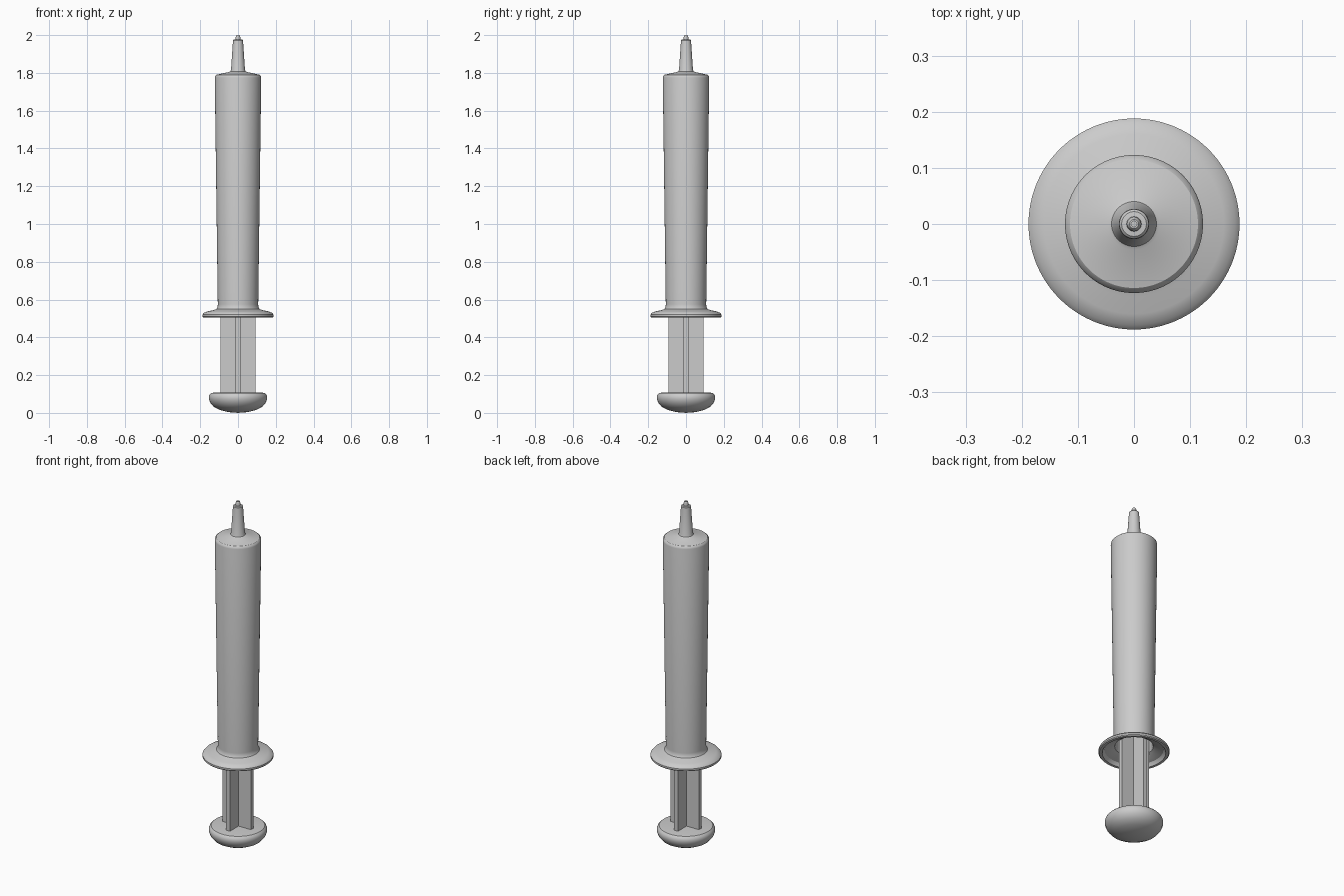
import bpy, bmesh, math

if "Cube" in bpy.data.objects:
    bpy.data.objects.remove(bpy.data.objects["Cube"])

SEG = 96


def finish(name, bm):
    bmesh.ops.remove_doubles(bm, verts=bm.verts, dist=1e-5)
    bmesh.ops.recalc_face_normals(bm, faces=bm.faces)
    mesh = bpy.data.meshes.new(name)
    bm.to_mesh(mesh)
    bm.free()
    obj = bpy.data.objects.new(name, mesh)
    bpy.context.collection.objects.link(obj)
    bpy.ops.object.select_all(action='DESELECT')
    obj.select_set(True)
    bpy.context.view_layer.objects.active = obj
    bpy.ops.object.shade_smooth_by_angle(angle=math.radians(32))
    return obj


def lathe(name, profile, closed=False):
    """Spin an (r, z) profile about the z axis."""
    bm = bmesh.new()
    verts = [bm.verts.new((r, 0, z)) for r, z in profile]
    edges = [bm.edges.new(p) for p in zip(verts, verts[1:])]
    if closed:
        edges.append(bm.edges.new((verts[-1], verts[0])))
    bmesh.ops.spin(bm, geom=verts + edges, cent=(0, 0, 0), axis=(0, 0, 1),
                   angle=2 * math.pi, steps=SEG)
    return finish(name, bm)


# Hollow barrel with finger flange, shoulder, nozzle and fine tip
outer = [(0.168, 0.505), (0.183, 0.505), (0.188, 0.510), (0.188, 0.520),
         (0.180, 0.530), (0.160, 0.538), (0.130, 0.544), (0.114, 0.550),
         (0.108, 0.560), (0.107, 0.575), (0.123, 1.775), (0.121, 1.783),
         (0.114, 1.790), (0.046, 1.805), (0.040, 1.808), (0.037, 1.816),
         (0.027, 1.965), (0.026, 1.972), (0.022, 1.976), (0.013, 1.977),
         (0.012, 1.990), (0.011, 1.996), (0.008, 2.000)]
inner = [(0.005, 2.000), (0.005, 1.960), (0.015, 1.940), (0.022, 1.800),
         (0.108, 1.775), (0.097, 0.560), (0.102, 0.545), (0.120, 0.534),
         (0.155, 0.524), (0.163, 0.515)]
lathe("barrel", outer + inner, closed=True)

# Mushroom-shaped thumb rest
lathe("thumb_rest", [(0, 0), (0.05, 0.004), (0.095, 0.015), (0.128, 0.032),
                     (0.147, 0.054), (0.154, 0.073), (0.154, 0.086),
                     (0.150, 0.097), (0.142, 0.105), (0.130, 0.107),
                     (0, 0.107)])

# Plunger rod: plus-shaped section extruded upward
w, t = 0.092, 0.012
bm = bmesh.new()
section = []
for i in range(4):
    c, s = round(math.cos(i * math.pi / 2)), round(math.sin(i * math.pi / 2))
    for x, y in ((w, -t), (w, t), (t, t)):
        section.append(bm.verts.new((x * c - y * s, x * s + y * c, 0.10)))
base = bm.faces.new(section)
top = bmesh.ops.extrude_face_region(bm, geom=[base])["geom"]
bmesh.ops.translate(bm, vec=(0, 0, 1.25),
                    verts=[v for v in top if isinstance(v, bmesh.types.BMVert)])
if not base.is_valid or len(bm.faces) == 13:
    bm.faces.new(section)
finish("plunger_rod", bm)

# Stopper at the inner end of the rod
lathe("stopper", [(0, 1.34), (0.098, 1.34), (0.102, 1.35), (0.098, 1.37),
                  (0.102, 1.40), (0.098, 1.41), (0, 1.44)])
